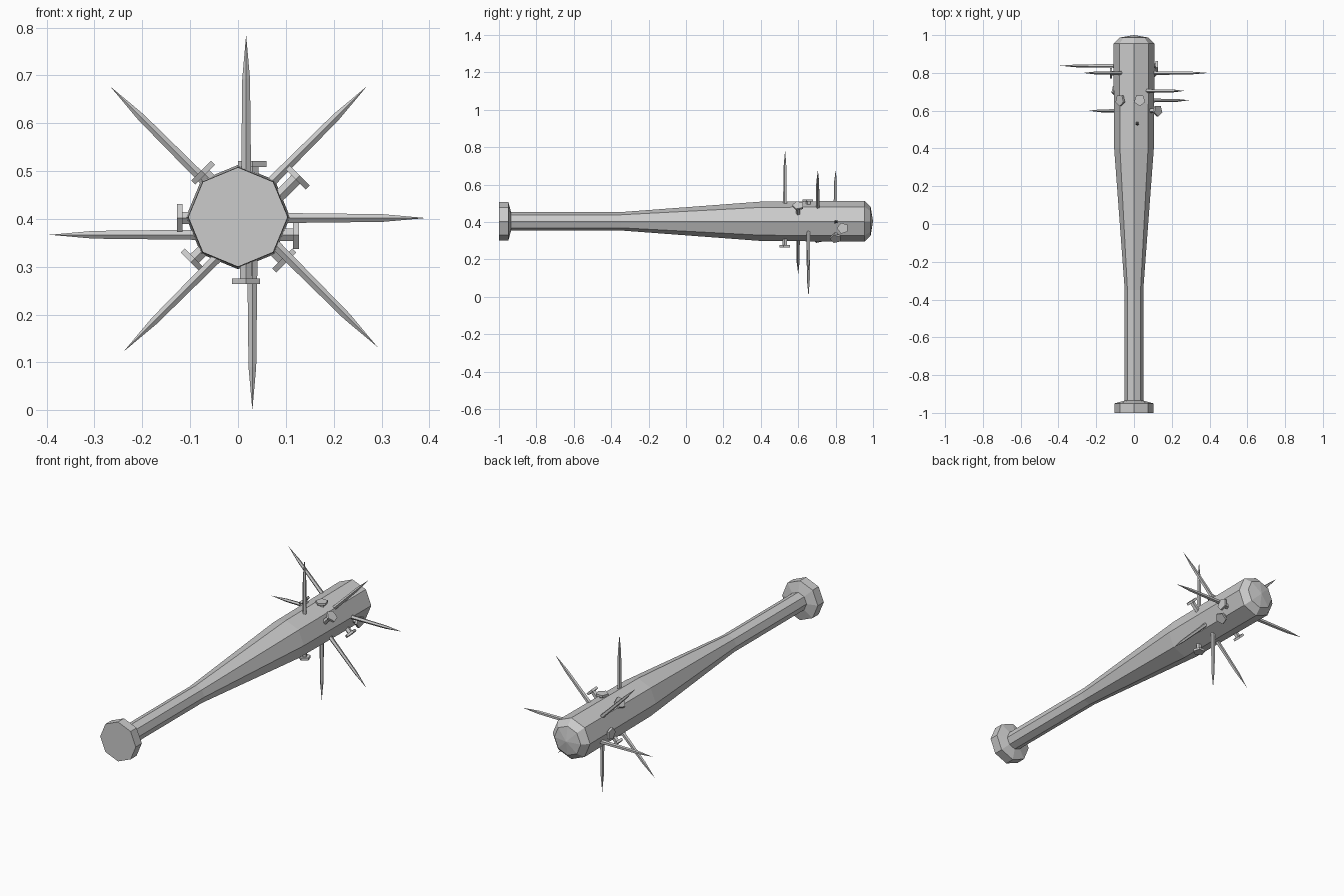
import bpy, bmesh, math
from mathutils import Vector, Matrix

if "Cube" in bpy.data.objects:
    bpy.data.objects.remove(bpy.data.objects["Cube"])


def lathe(name, profile, sides, matrix, start=0.0):
    """Closed solid of revolution about local z; profile = (height, radius)."""
    bm = bmesh.new()
    rings = []
    for h, r in profile:
        if r == 0:
            rings.append([bm.verts.new((0, 0, h))] * sides)
        else:
            rings.append([bm.verts.new((r * math.cos(start + i * math.tau / sides),
                                        r * math.sin(start + i * math.tau / sides), h))
                          for i in range(sides)])
    for a, b in zip(rings, rings[1:]):
        for i in range(sides):
            j = (i + 1) % sides
            bm.faces.new(list(dict.fromkeys((a[i], a[j], b[j], b[i]))))
    for ring in (rings[0], rings[-1]):
        if ring[0] is not ring[1]:
            bm.faces.new(ring)
    bmesh.ops.recalc_face_normals(bm, faces=bm.faces)
    mesh = bpy.data.meshes.new(name)
    bm.to_mesh(mesh)
    bm.free()
    mesh.transform(matrix)
    ob = bpy.data.objects.new(name, mesh)
    bpy.context.collection.objects.link(ob)
    return ob


def frame(origin, zdir, ydir):
    """Matrix with local z along zdir and local y close to ydir."""
    z = Vector(zdir).normalized()
    x = Vector(ydir).cross(z).normalized()
    y = z.cross(x)
    m = Matrix((x, y, z)).transposed().to_4x4()
    m.translation = origin
    return m


# Octagonal bat: knob, handle, flared barrel and rounded end
bat_profile = [(-1.0, 0.104), (-0.95, 0.104), (-0.935, 0.049), (-0.35, 0.049),
               (0.40, 0.105), (0.955, 0.109), (0.987, 0.077), (1.0, 0)]
lathe("bat", bat_profile, 8, frame((0, 0, 0.404), (0, 1, 0), (0, 0, 1)))

# Nails driven right through the barrel: (head x, y, head z, angle of the tip)
nails = [
    (0.017, 0.53, 0.264, 90),
    (0.030, 0.655, 0.521, -90),
    (-0.128, 0.80, 0.402, 0),
    (0.127, 0.838, 0.367, 180),
    (0.101, 0.80, 0.309, 135),
    (-0.099, 0.705, 0.309, 45),
    (-0.077, 0.655, 0.501, -45),
    (0.129, 0.60, 0.491, -135),
]
nail_profile = [(0, 0.031), (0.012, 0.031), (0.012, 0.0135),
                (0.43, 0.0085), (0.521, 0)]
for n, (x, y, z, deg) in enumerate(nails, 1):
    a = math.radians(deg)
    m = frame((x, y, z), (math.cos(a), 0, math.sin(a)), (0, 1, 0))
    lathe(f"nail_{n}", nail_profile, 5, m, start=-math.pi / 2)
